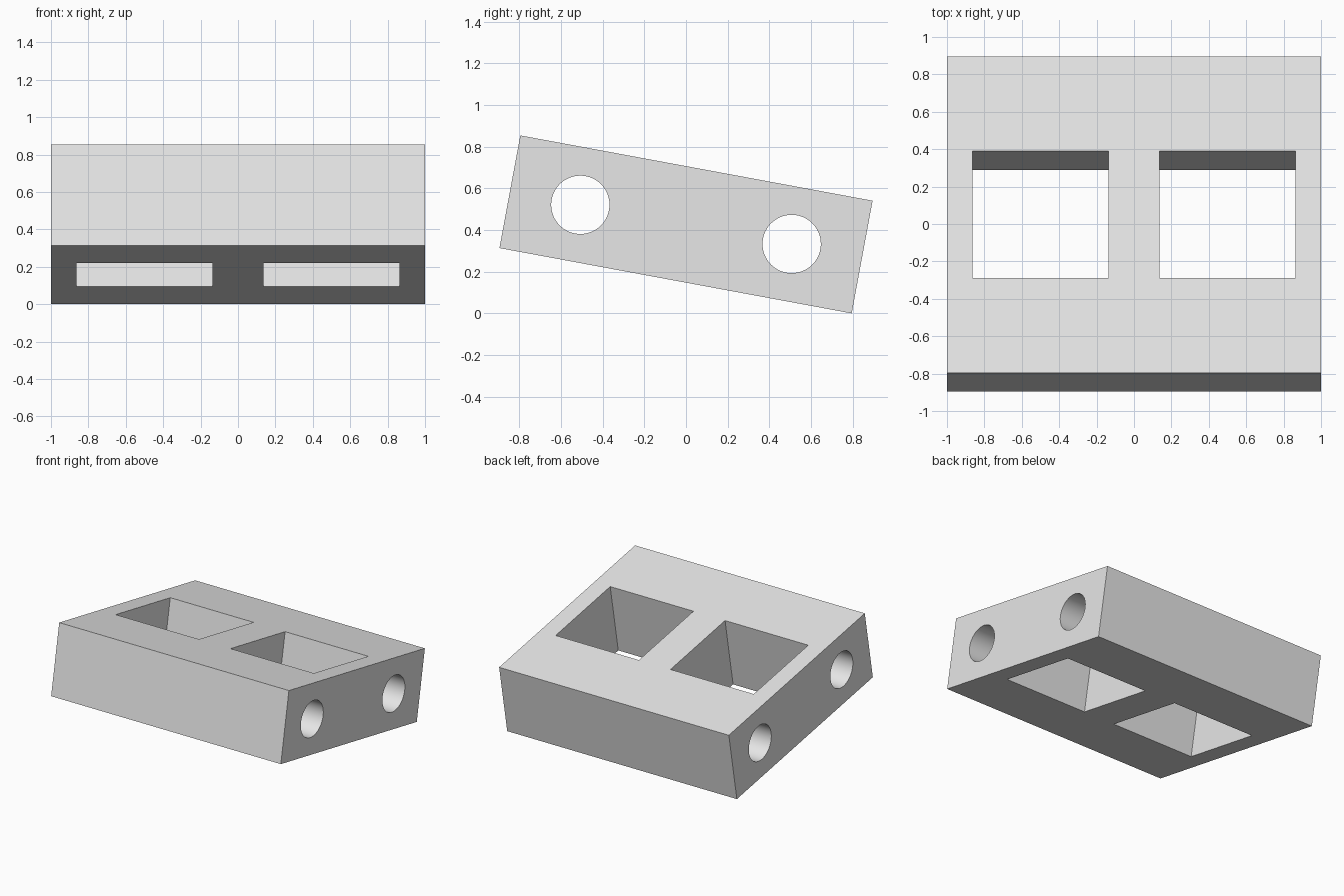
import bpy
from math import radians, sin, cos

if "Cube" in bpy.data.objects:
    bpy.data.objects.remove(bpy.data.objects["Cube"], do_unlink=True)

WIDTH, LENGTH, HEIGHT = 2.0, 1.72, 0.55
TILT = radians(10.5)

grey = bpy.data.materials.new("light grey")
grey.use_nodes = True
grey.diffuse_color = (0.8, 0.8, 0.8, 1)
grey.node_tree.nodes["Principled BSDF"].inputs["Base Color"].default_value = (0.8, 0.8, 0.8, 1)


def box(name, location, size):
    bpy.ops.mesh.primitive_cube_add(size=1, location=location)
    obj = bpy.context.object
    obj.name = name
    obj.scale = size
    bpy.ops.object.transform_apply(location=False, rotation=False, scale=True)
    obj.data.materials.append(grey)
    return obj


def cut(target, cutter):
    cutter.hide_render = True
    mod = target.modifiers.new("cut", "BOOLEAN")
    mod.operation = "DIFFERENCE"
    mod.solver = "EXACT"
    mod.object = cutter
    bpy.ops.object.select_all(action="DESELECT")
    bpy.context.view_layer.objects.active = target
    target.select_set(True)
    bpy.ops.object.modifier_apply(modifier=mod.name)
    bpy.data.objects.remove(cutter, do_unlink=True)


# Main block
block = box("block", (0, 0, 0), (WIDTH, LENGTH, HEIGHT))

for side in (-1, 1):
    # Rectangular window through the thickness
    cut(block, box("window_cutter", (side * 0.5, 0, 0), (0.725, 0.69, 1)))
    # Round rod hole across the full width
    bpy.ops.mesh.primitive_cylinder_add(
        vertices=64, radius=0.14, depth=3,
        location=(0, side * 0.516, 0), rotation=(0, radians(90), 0))
    rod = bpy.context.object
    rod.data.materials.append(grey)
    cut(block, rod)

# Smooth hole walls, crisp edges
bpy.ops.object.select_all(action="DESELECT")
bpy.context.view_layer.objects.active = block
block.select_set(True)
bpy.ops.object.shade_smooth_by_angle(angle=radians(30))

# Tilt down towards the back and rest the low edge on the floor
block.rotation_euler = (-TILT, 0, 0)
block.location.z = (HEIGHT * cos(TILT) + LENGTH * sin(TILT)) / 2
